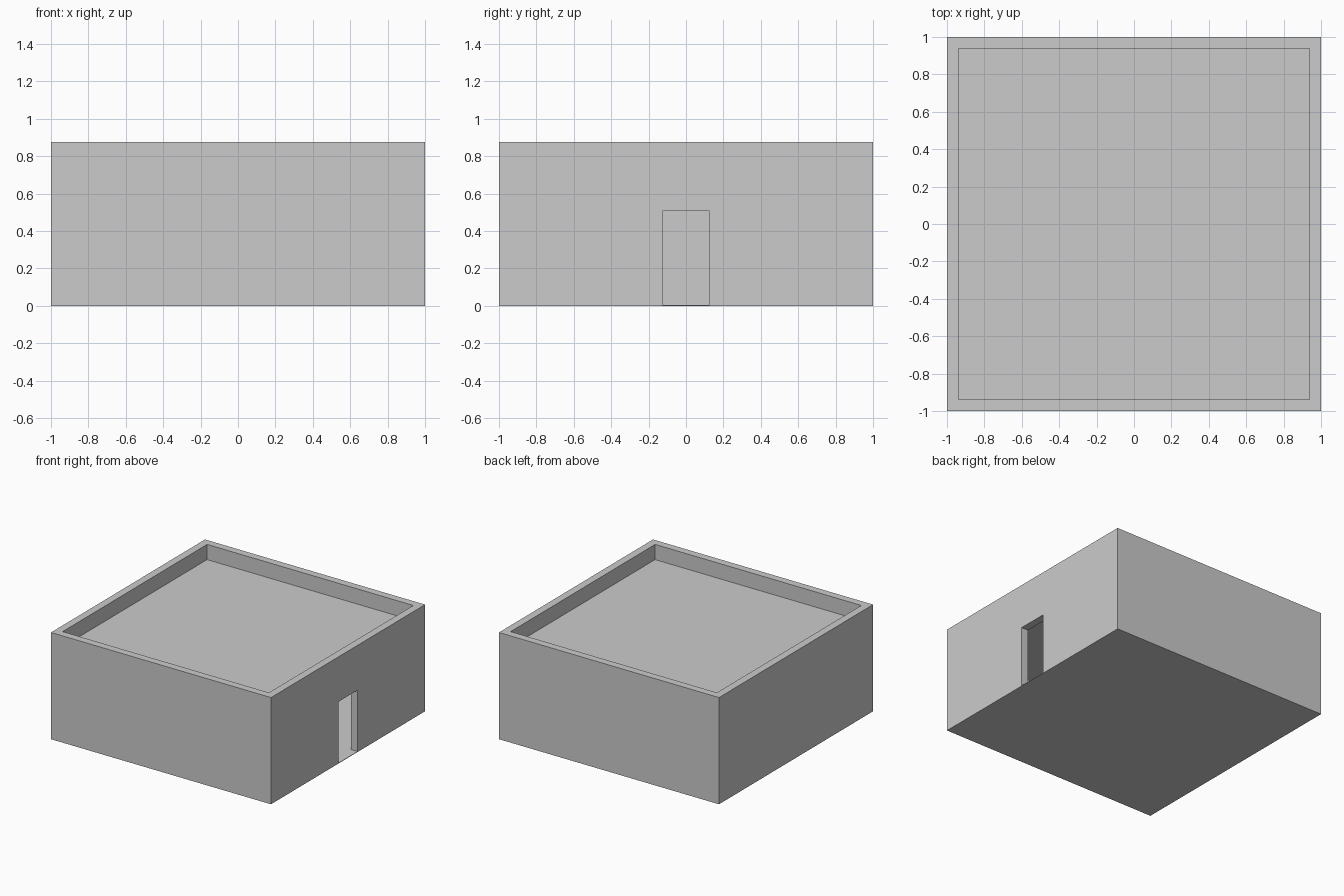
import bpy

if "Cube" in bpy.data.objects:
    bpy.data.objects.remove(bpy.data.objects["Cube"])

WALL = 0.0625      # wall and roof thickness
HEIGHT = 0.877     # top of parapet
ROOF = 0.752       # roof deck level
FLOOR = 0.004      # thin floor slab
INNER = 1 - WALL


def box(name, lo, hi):
    """Axis-aligned box between two corners."""
    bpy.ops.mesh.primitive_cube_add(size=1)
    ob = bpy.context.object
    ob.name = name
    ob.location = [(a + b) / 2 for a, b in zip(lo, hi)]
    ob.scale = [b - a for a, b in zip(lo, hi)]
    bpy.ops.object.transform_apply(location=True, rotation=False, scale=True)
    return ob


def cut(target, name, lo, hi):
    """Subtract a box from the target and discard the cutter."""
    cutter = box(name, lo, hi)
    cutter.hide_render = True
    mod = target.modifiers.new(name, 'BOOLEAN')
    mod.operation = 'DIFFERENCE'
    mod.solver = 'EXACT'
    mod.object = cutter
    bpy.context.view_layer.objects.active = target
    bpy.ops.object.modifier_apply(modifier=name)
    bpy.data.objects.remove(cutter, do_unlink=True)


# Solid block of the house
house = box("house_shell", (-1, -1, 0), (1, 1, HEIGHT))

# Sunken flat roof behind the parapet
cut(house, "roof_recess", (-INNER, -INNER, ROOF), (INNER, INNER, HEIGHT + 0.2))

# Hollow room under the roof slab
cut(house, "room", (-INNER, -INNER, FLOOR), (INNER, INNER, ROOF - WALL))

# Doorway in the right-hand wall
cut(house, "doorway", (INNER - 0.1, -0.125, FLOOR), (1.2, 0.125, 0.508))
